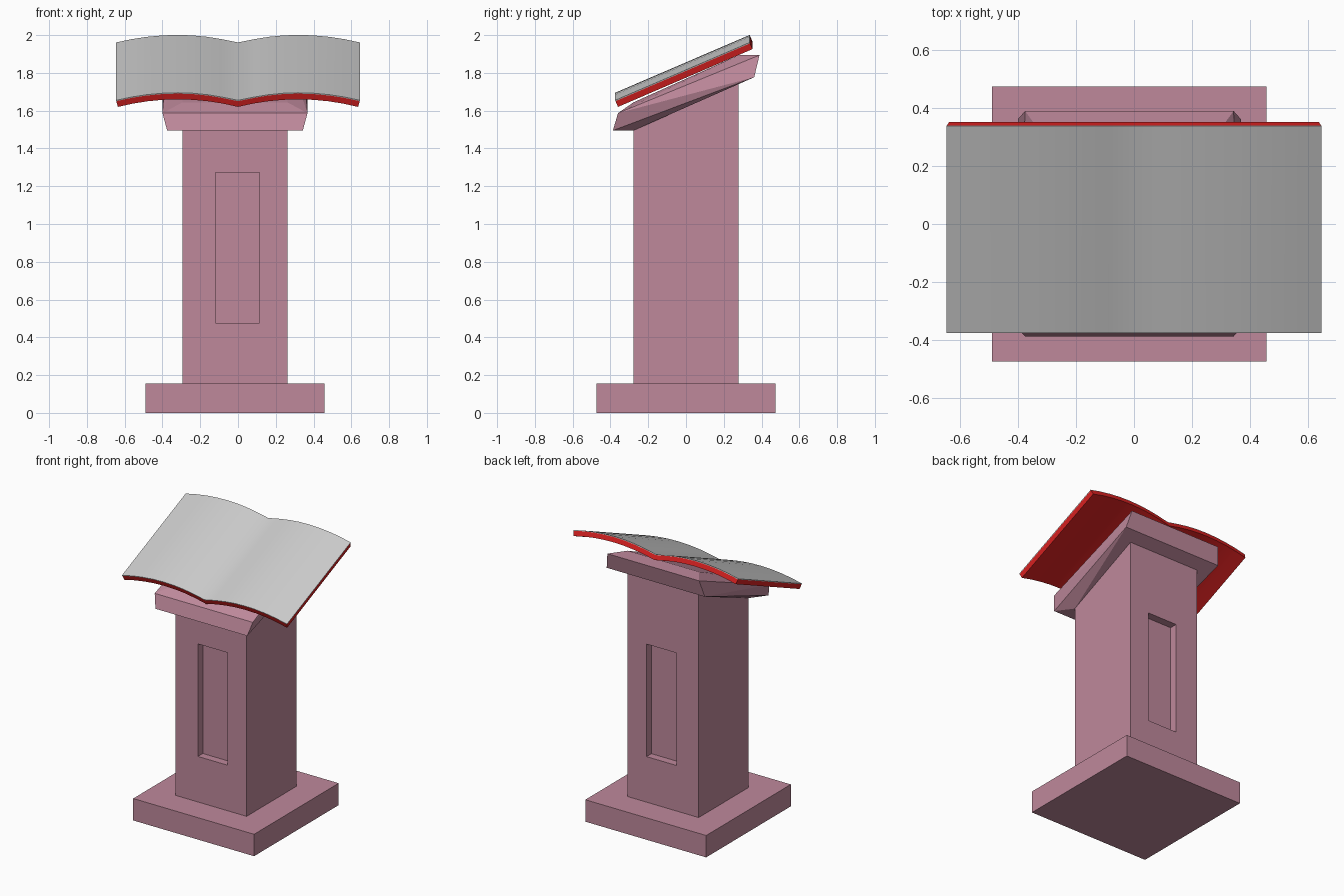
import bpy, bmesh, math
from mathutils import Vector

if "Cube" in bpy.data.objects:
    bpy.data.objects.remove(bpy.data.objects["Cube"])

CX = -0.016   # centre line of the stand


def material(name, rgb):
    m = bpy.data.materials.new(name)
    m.diffuse_color = (*rgb, 1)
    m.use_nodes = True
    m.node_tree.nodes["Principled BSDF"].inputs["Base Color"].default_value = m.diffuse_color
    return m


stone = material("pink_stone", (0.52, 0.25, 0.33))
red = material("red_cover", (0.7, 0.015, 0.015))


def finish(name, bm, mat=None):
    bmesh.ops.recalc_face_normals(bm, faces=bm.faces)
    me = bpy.data.meshes.new(name)
    bm.to_mesh(me)
    bm.free()
    ob = bpy.data.objects.new(name, me)
    bpy.context.collection.objects.link(ob)
    if mat:
        me.materials.append(mat)
    return ob


def hull(name, points, mat=None):
    """Convex solid around the points, with flat faces merged."""
    bm = bmesh.new()
    for p in points:
        bm.verts.new(p)
    bmesh.ops.convex_hull(bm, input=bm.verts)
    bmesh.ops.dissolve_limit(bm, angle_limit=math.radians(0.5),
                             verts=bm.verts, edges=bm.edges)
    return finish(name, bm, mat)


def rows(pairs):
    """Mirrored points from (half width, y, z) rows."""
    return [(CX + s * w, y, z) for w, y, z in pairs for s in (-1, 1)]


def box(name, x0, x1, y0, y1, z0, z1, mat=None):
    return hull(name, [(x, y, z) for x in (x0, x1) for y in (y0, y1) for z in (z0, z1)], mat)


# square plinth
box("base", CX - 0.473, CX + 0.473, -0.473, 0.473, 0, 0.155, stone)

# column with sloping top and a recessed panel front and back
W, D = 0.278, 0.278
column = hull("column", rows([(W, -D, 0.155), (W, D, 0.155),
                              (W, -D, 1.495), (W, D, 1.745)]), stone)
for s in (-1, 1):
    y0, y1 = sorted((s * (D - 0.055), s * (D + 0.1)))
    cutter = box("panel_cutter", -0.119, 0.114, y0, y1, 0.477, 1.273)
    cutter.hide_render = True
    mod = column.modifiers.new("panel", 'BOOLEAN')
    mod.operation, mod.solver, mod.object = 'DIFFERENCE', 'EXACT', cutter
    bpy.context.view_layer.objects.active = column
    bpy.ops.object.modifier_apply(modifier=mod.name)
    bpy.data.objects.remove(cutter)

# sloping bevelled desk top
hull("desk_top", rows([(W, -D, 1.495), (W, D, 1.745),              # underside
                       (0.359, -0.387, 1.495), (0.384, -0.36, 1.587),  # front edge
                       (0.384, 0.361, 1.777), (0.359, 0.389, 1.894),   # back edge
                       (W, -D, 1.644), (W, D, 1.894)]), stone)     # upper face

# open book: two arched halves on a slope
HALF, ARCH, SEG = 0.636, 0.04, 8
FRONT, BACK = Vector((0, -0.36, 1.62)), Vector((0, 0.352, 1.926))
SLOPE = math.atan2(BACK.z - FRONT.z, BACK.y - FRONT.y)


def book_layer(name, h0, h1, mat=None):
    bm = bmesh.new()

    def section(end, h):
        out = []
        for i in range(-SEG, SEG + 1):
            t = abs(i) / SEG
            lean = math.copysign(4 * ARCH * (2 * t - 1) / HALF, i) if i else 0
            p = Vector((i / SEG * HALF + lean * h, -math.sin(SLOPE) * h,
                        4 * ARCH * t * (1 - t) + math.cos(SLOPE) * h))
            out.append(bm.verts.new(end + p))
        return out

    loops = [section(e, h) for e, h in ((FRONT, h0), (BACK, h0), (BACK, h1), (FRONT, h1))]
    for a, b in zip(loops, loops[1:] + loops[:1]):
        for i in range(2 * SEG):
            bm.faces.new((a[i], a[i + 1], b[i + 1], b[i]))
    for i in (0, -1):
        bm.faces.new([l[i] for l in loops])
    ob = finish(name, bm, mat)
    bpy.ops.object.select_all(action='DESELECT')
    ob.select_set(True)
    bpy.context.view_layer.objects.active = ob
    bpy.ops.object.shade_smooth_by_angle(angle=math.radians(30))
    return ob


book_layer("book_cover", 0, 0.033, red)
book_layer("book_pages", 0.033, 0.038)
